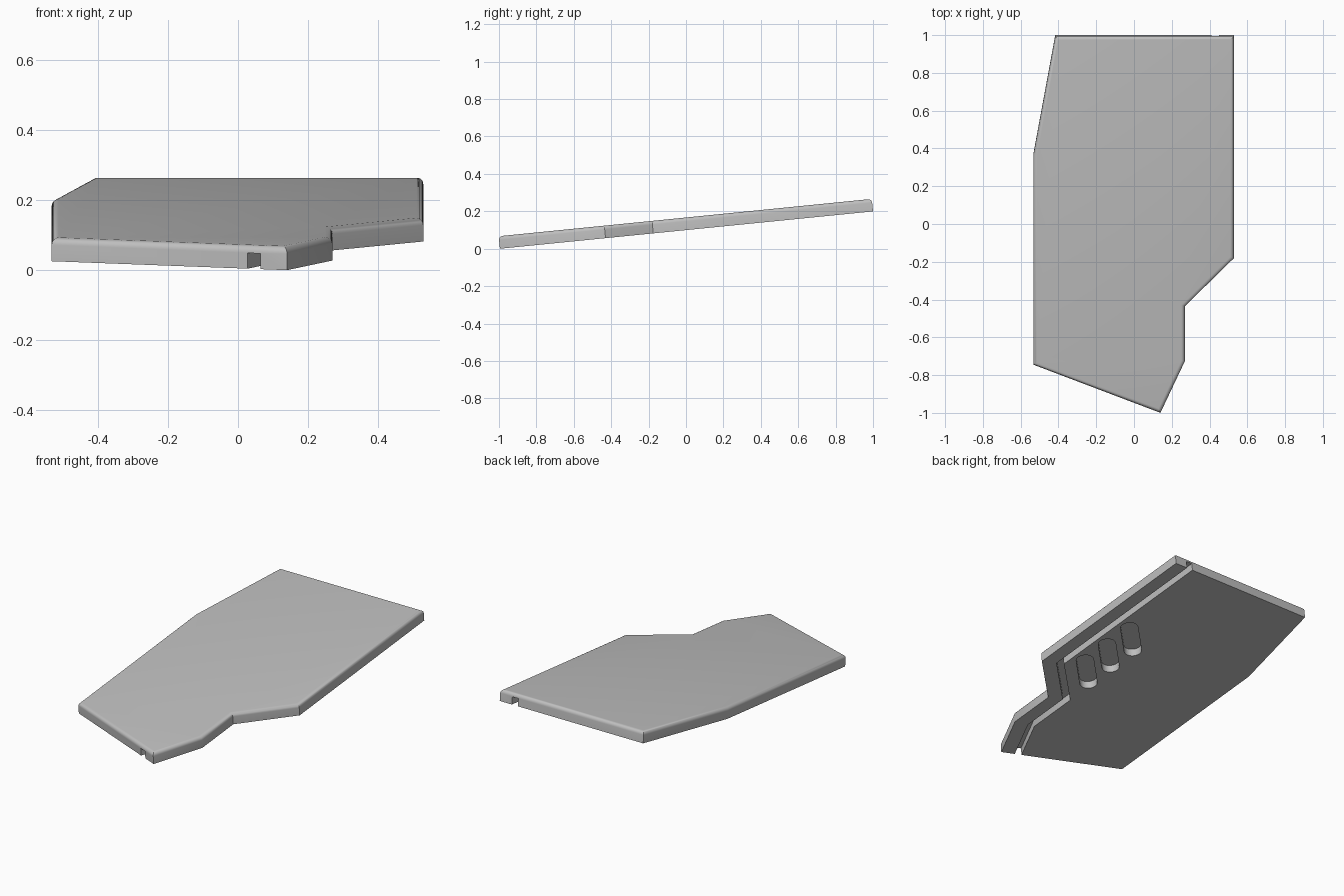
import bpy, bmesh, math
from mathutils import Vector, Matrix

cube = bpy.data.objects.get("Cube")
if cube:
    bpy.data.objects.remove(cube, do_unlink=True)

TILT = math.atan(0.1)
THICK, FILLET, DEPTH = 0.067, 0.02, 0.045
STRETCH = 1 / math.cos(TILT)

grey = bpy.data.materials.new("light_grey")
grey.use_nodes = True
colour = (0.52, 0.52, 0.52, 1)
grey.diffuse_color = colour
grey.node_tree.nodes["Principled BSDF"].inputs["Base Color"].default_value = colour


def prism(name, points, low, high, fillet=0):
    """Upright prism over an outline, optionally rounded along its top rim."""
    bm = bmesh.new()
    base = bm.faces.new([bm.verts.new((p[0], p[1], low)) for p in points])
    grown = bmesh.ops.extrude_face_region(bm, geom=[base])["geom"]
    top = [v for v in grown if isinstance(v, bmesh.types.BMVert)]
    bmesh.ops.translate(bm, verts=top, vec=(0, 0, high - low))
    bmesh.ops.recalc_face_normals(bm, faces=bm.faces)
    if fillet:
        rim = [e for e in bm.edges if all(v.co.z > high - 1e-5 for v in e.verts)]
        bmesh.ops.bevel(bm, geom=rim, offset=fillet, segments=6, profile=0.5,
                        affect="EDGES", clamp_overlap=True)
    mesh = bpy.data.meshes.new(name)
    bm.to_mesh(mesh)
    bm.free()
    mesh.materials.append(grey)
    obj = bpy.data.objects.new(name, mesh)
    bpy.context.collection.objects.link(obj)
    return obj


def offset_path(path, distance):
    """Shift an open path to its left, mitring the corners."""
    dirs = [(b - a).normalized() for a, b in zip(path, path[1:])]
    normals = [Vector((-d.y, d.x)) for d in dirs]
    normals = [normals[0]] + normals + [normals[-1]]
    return [p + (m + n) * distance / (1 + m.dot(n))
            for p, m, n in zip(path, normals, normals[1:])]


def capsule(x, y, length, radius, angle, steps=12):
    """Outline of a round-ended slot."""
    points = []
    for side in (0, 1):
        for i in range(steps + 1):
            a = math.pi * (i / steps + side) - math.pi / 2
            points.append(Vector(((0.5 - side) * length + radius * math.cos(a),
                                  radius * math.sin(a))))
    turn = Matrix.Rotation(angle, 2)
    return [turn @ p + Vector((x, y)) for p in points]


# Outline, with the stepped side listed from front tip to back corner
stepped = [Vector((x, y * STRETCH)) for x, y in
           [(0.14, -0.995), (0.27, -0.72), (0.27, -0.43), (0.53, -0.175), (0.53, 1)]]
plain = [Vector((x, y * STRETCH)) for x, y in
         [(-0.417, 1), (-0.533, 0.37), (-0.533, -0.74)]]
panel = prism("tilted_panel", stepped + plain, 0, THICK, FILLET)

# Cable groove following the stepped side, run past both ends
first = (stepped[1] - stepped[0]).normalized() * 0.15
run = [stepped[0] - first] + stepped[1:-1] + [stepped[-1] + Vector((0, 0.1))]
groove = offset_path(run, 0.08) + offset_path(run, 0.12)[::-1]
cutters = [prism("groove_cutter", groove, -0.1, DEPTH)]

# Three diagonal round-ended slots
for y in (-0.11, 0.083, 0.278):
    outline = capsule(0.255, y * STRETCH, 0.235, 0.049, math.radians(45))
    cutters.append(prism("slot_cutter", outline, -0.1, DEPTH))

bpy.context.view_layer.objects.active = panel
for cutter in cutters:
    cut = panel.modifiers.new("underside_cut", "BOOLEAN")
    cut.operation, cut.solver, cut.object = "DIFFERENCE", "EXACT", cutter
    bpy.ops.object.modifier_apply(modifier=cut.name)
    bpy.data.objects.remove(cutter, do_unlink=True)

# Tilt the panel and rest its lowest corner on the ground
panel.data.transform(Matrix.Rotation(TILT, 4, "X"))
lowest = min(v.co.z for v in panel.data.vertices)
panel.data.transform(Matrix.Translation((0, 0, -lowest)))

bpy.ops.object.select_all(action="DESELECT")
panel.select_set(True)
bpy.ops.object.shade_smooth_by_angle(angle=math.radians(30))
